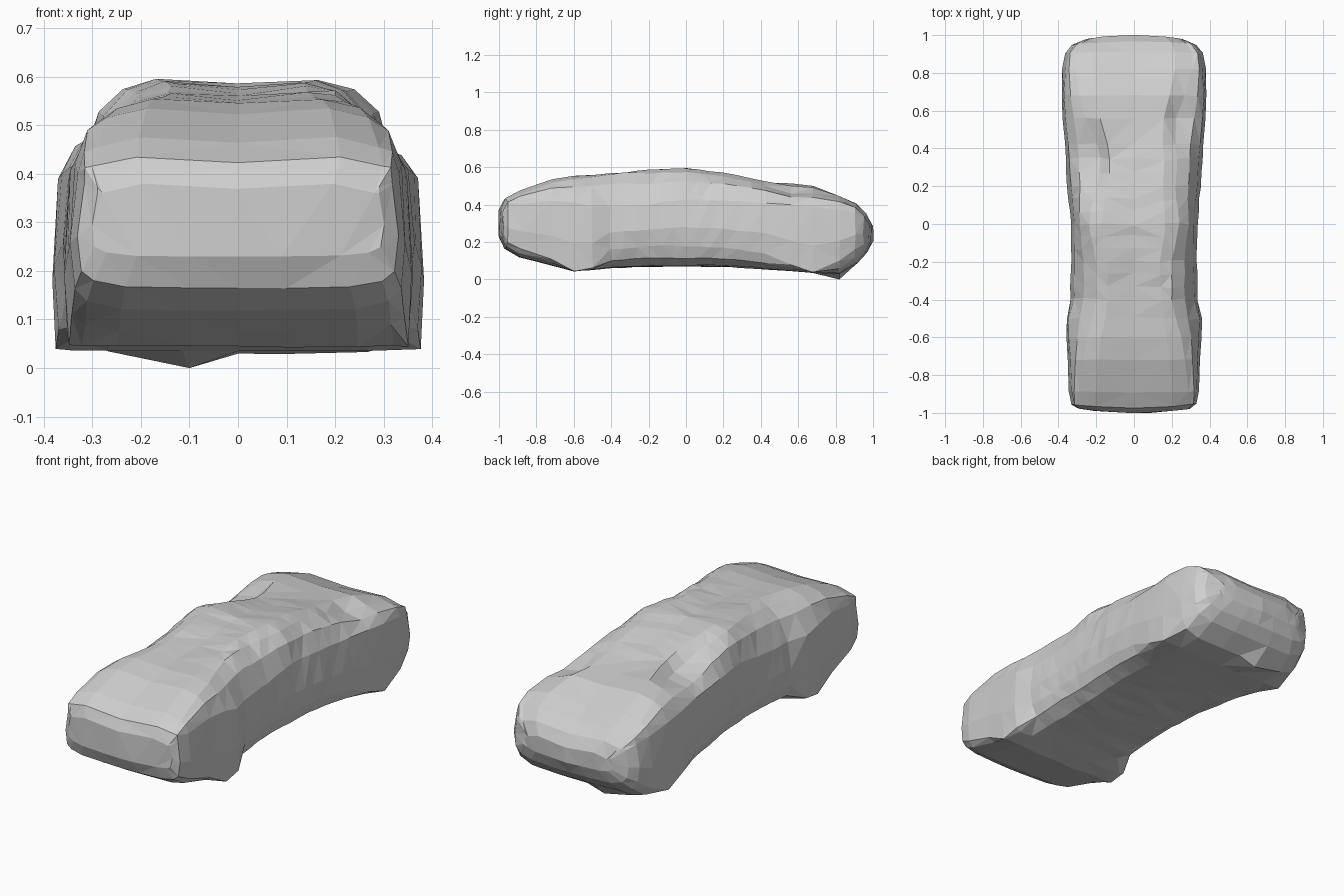
import bpy, bmesh, random
from mathutils import Vector

random.seed(4)
if "Cube" in bpy.data.objects:
    bpy.data.objects.remove(bpy.data.objects["Cube"])

# Single plain grey paint
grey = bpy.data.materials.new("plain grey")
grey.use_nodes = True
GREY = (0.62, 0.62, 0.62, 1)
grey.diffuse_color = GREY
grey.node_tree.nodes["Principled BSDF"].inputs["Base Color"].default_value = GREY

# Stations, front to back:
# y, half width, belly z, sill z, shoulder z, roof z, roof half width
STATIONS = [
    (-0.99, .30, .23, .25, .36, .38, .28),
    (-0.965, .33, .165, .20, .38, .435, .30),
    (-0.89, .345, .12, .165, .40, .475, .29),
    (-0.72, .35, .075, .11, .42, .535, .27),
    (-0.60, .355, .045, .045, .41, .555, .25),
    (-0.50, .358, .05, .06, .39, .56, .22),
    (-0.40, .337, .06, .16, .39, .565, .20),
    (-0.20, .333, .07, .18, .40, .585, .20),
    (0.0, .335, .07, .18, .43, .595, .24),
    (0.20, .352, .07, .17, .42, .57, .22),
    (0.42, .367, .055, .14, .41, .53, .23),
    (0.56, .378, .045, .08, .40, .515, .26),
    (0.68, .382, .035, .04, .39, .50, .29),
    (0.82, .38, .03, .10, .37, .445, .31),
    (0.91, .365, .085, .16, .355, .405, .31),
    (0.96, .33, .14, .19, .33, .355, .28),
    (0.99, .26, .205, .225, .28, .295, .23),
]

# Uneven roof edges: side, y, reach, depth (negative swells)
DENTS = [(-1, 0.33, 0.25, 0.05), (1, 0.58, 0.22, 0.04), (1, -0.38, 0.2, -0.022)]


def mix(a, b, t):
    return a + (b - a) * t


def section(y, w, belly, sill, shoulder, roof, top):
    """Closed ring of points: belly, sill, side, shoulder and roof."""
    # a raised sill also curls under the body
    curl = min(1, (sill - belly) / 0.1)

    def half(side):
        dent = sum(d * max(0, 1 - abs(y - c) / r) for s, c, r, d in DENTS if s == side)
        edge = top - max(0, dent)
        points = [
            (0.3 * w, belly),
            (0.7 * w, belly + 0.005 * curl),
            (0.9 * w, mix(belly, sill, 0.4)),
            (mix(0.985, 0.965, curl) * w, sill),
            (w, mix(sill, shoulder, 0.4)),
            (mix(0.97, 0.945, curl) * w, shoulder),
            (mix(w, top, 0.5), mix(shoulder, roof, 0.6) - 0.8 * dent),
            (edge, roof - 0.02 - dent),
            (0.7 * edge, roof - 0.4 * max(0, dent)),
        ]
        return [(side * x, z) for x, z in points]

    ring = [(0, belly)] + half(1) + [(0, roof - 0.012)] + half(-1)[::-1]
    # the nose and tail bow outward along the centre line
    bow = 0.025 * max(0, abs(y) - 0.85) / 0.15
    sign = 1 if y > 0 else -1
    return [Vector((x, y + sign * bow * (0.4 - (x / w) ** 2), z)) for x, z in ring]


# Finer stations along the middle of the body
rows = []
for a, b in zip(STATIONS, STATIONS[1:]):
    length = b[0] - a[0]
    steps = max(1, round(length / 0.07)) if a[0] > -0.7 and b[0] < 0.5 else 1
    for i in range(steps):
        rows.append([mix(p, q, i / steps) for p, q in zip(a, b)])
rows.append(STATIONS[-1])

# Loft the body, with slightly uneven facets
bm = bmesh.new()
rings = []
for row in rows:
    ring = []
    rough = 0.003 if -0.7 < row[0] < 0.5 else 0.001
    for p in section(*row):
        shake = Vector([random.uniform(-rough, rough) for _ in range(3)])
        shake.y *= 3
        ring.append(bm.verts.new(p + shake))
    rings.append(ring)

n = len(rings[0])
for lower, upper in zip(rings, rings[1:]):
    for i in range(n):
        j = (i + 1) % n
        bm.faces.new((lower[i], lower[j], upper[j], upper[i]))
bm.faces.new(rings[0])
bm.faces.new(rings[-1])

# Low point under the tail, right of centre
rings[-4][-1].co = Vector((-0.1, 0.82, 0))

bmesh.ops.recalc_face_normals(bm, faces=bm.faces)
bmesh.ops.triangulate(bm, faces=bm.faces, quad_method='SHORT_EDGE')

mesh = bpy.data.meshes.new("car_body")
bm.to_mesh(mesh)
bm.free()
mesh.materials.append(grey)
body = bpy.data.objects.new("car_body", mesh)
bpy.context.scene.collection.objects.link(body)
